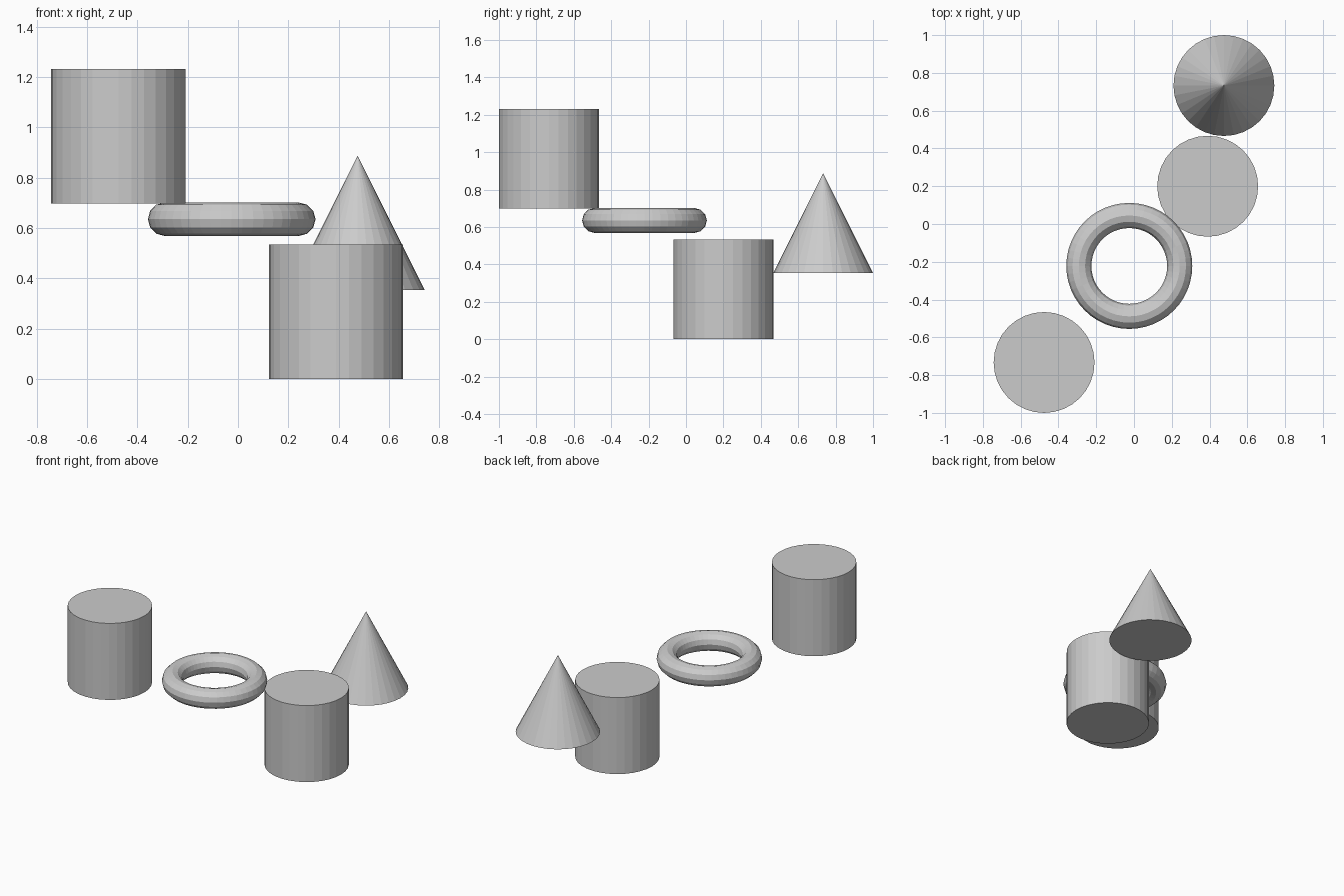
import bpy

if "Cube" in bpy.data.objects:
    bpy.data.objects.remove(bpy.data.objects["Cube"])

grey = bpy.data.materials.new("light grey")
grey.diffuse_color = (0.6, 0.6, 0.6, 1)
grey.use_nodes = True
grey.node_tree.nodes["Principled BSDF"].inputs["Base Color"].default_value = grey.diffuse_color

R = 0.267      # shared radius of cylinders, cone and ring centre line
H = 2 * R      # shared height


def finish(name):
    obj = bpy.context.object
    obj.name = name
    obj.data.materials.append(grey)
    bpy.ops.object.shade_flat()


def cylinder(name, x, y, base):
    bpy.ops.mesh.primitive_cylinder_add(vertices=32, radius=R, depth=H,
                                        location=(x, y, base + H / 2))
    finish(name)


# Two equal cylinders: one on the ground, one raised
cylinder("low_cylinder", 0.39, 0.20, 0)
cylinder("high_cylinder", -0.476, -0.733, 0.698)

# Cone behind the low cylinder
bpy.ops.mesh.primitive_cone_add(vertices=32, radius1=R, radius2=0, depth=H,
                                location=(0.476, 0.733, 0.353 + H / 2))
finish("cone")

# Flat-lying ring between the cylinders
bpy.ops.mesh.primitive_torus_add(major_segments=48, minor_segments=12,
                                 major_radius=R, minor_radius=0.0665,
                                 location=(-0.025, -0.222, 0.635))
finish("ring")
